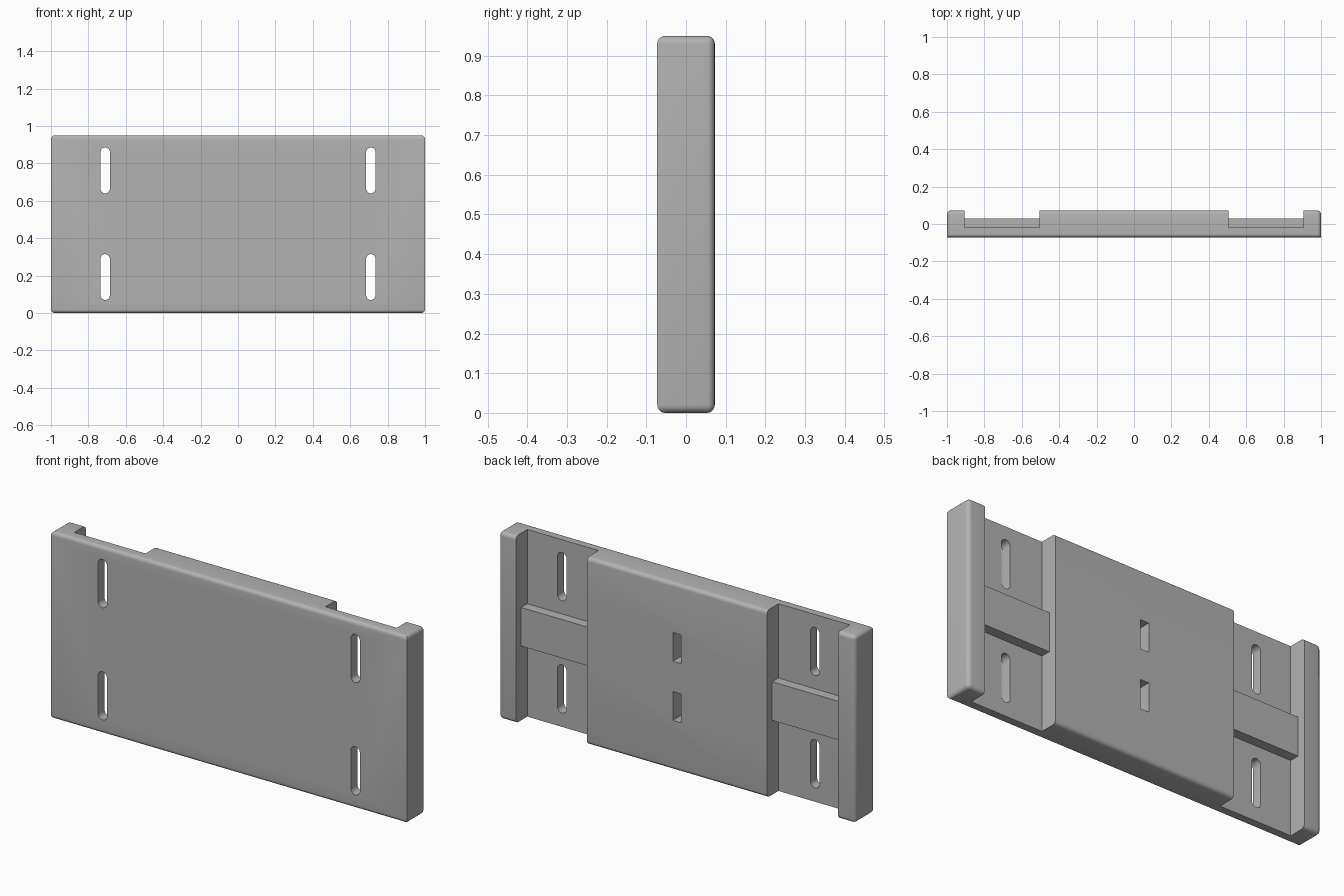
import bpy, bmesh, math
from mathutils import Matrix, Vector

if "Cube" in bpy.data.objects:
    bpy.data.objects.remove(bpy.data.objects["Cube"])

HEIGHT, HALF_DEPTH = 0.95, 0.0725
MID = HEIGHT / 2
FLOOR = -0.02          # pocket floor
FILLET = 0.02

grey = bpy.data.materials.new("plain grey")
grey.use_nodes = True
colour = (0.45, 0.45, 0.45, 1)
grey.diffuse_color = colour
grey.node_tree.nodes["Principled BSDF"].inputs["Base Color"].default_value = colour


def add_box(bm, x, y, z):
    """Box spanning the given (low, high) ranges."""
    size = [b - a for a, b in (x, y, z)]
    centre = Vector([(a + b) / 2 for a, b in (x, y, z)])
    bmesh.ops.create_cube(bm, size=1, matrix=Matrix.Translation(centre) @ Matrix.Diagonal((*size, 1)))


def add_slot(bm, x, low, high, radius):
    """Round-ended prism running through the plate along y."""
    steps = 12
    points = []
    for start, z in ((0, high - radius), (math.pi, low + radius)):
        for i in range(steps + 1):
            a = start + math.pi * i / steps
            points.append((x + radius * math.cos(a), -0.2, z + radius * math.sin(a)))
    face = bm.faces.new([bm.verts.new(p) for p in points])
    new = bmesh.ops.extrude_face_region(bm, geom=[face])["geom"]
    bmesh.ops.translate(bm, vec=(0, 0.4, 0), verts=[v for v in new if isinstance(v, bmesh.types.BMVert)])


def finish(bm, name):
    bmesh.ops.recalc_face_normals(bm, faces=bm.faces)
    mesh = bpy.data.meshes.new(name)
    bm.to_mesh(mesh)
    bm.free()
    mesh.materials.append(grey)
    obj = bpy.data.objects.new(name, mesh)
    bpy.context.collection.objects.link(obj)
    return obj


# Main plate: all outer edges rounded except the front uprights
bm = bmesh.new()
add_box(bm, (-1, 1), (-HALF_DEPTH, HALF_DEPTH), (0, HEIGHT))


def is_front_upright(edge):
    a, b = (v.co for v in edge.verts)
    return abs(a.z - b.z) > 0.5 and a.y < 0


bmesh.ops.bevel(bm, geom=[e for e in bm.edges if not is_front_upright(e)],
                offset=FILLET, segments=5, profile=0.5, affect='EDGES')
plate = finish(bm, "plate")

# Cutter: side pockets, through slots and blind centre sockets
bm = bmesh.new()
for side in (-1, 1):
    add_box(bm, sorted((side * 0.505, side * 0.905)), (FLOOR, 0.2), (-0.1, HEIGHT + 0.1))
for z in (MID - 0.15, MID + 0.15):
    add_box(bm, (-0.023, 0.023), (FLOOR, 0.2), (z - 0.073, z + 0.073))
pockets = finish(bm, "pocket_cutter")

bm = bmesh.new()
for x in (-0.71, 0.71):
    for low, high in ((0.07, 0.315), (0.64, 0.885)):
        add_slot(bm, x, low, high, 0.025)
slots = finish(bm, "slot_cutter")

bpy.ops.object.select_all(action='DESELECT')
bpy.context.view_layer.objects.active = plate
plate.select_set(True)
for cutter in (pockets, slots):
    cut = plate.modifiers.new("cut", 'BOOLEAN')
    cut.operation = 'DIFFERENCE'
    cut.solver = 'EXACT'
    cut.object = cutter
    bpy.ops.object.modifier_apply(modifier=cut.name)
    bpy.data.objects.remove(cutter)
bpy.ops.object.shade_smooth_by_angle(angle=math.radians(35))

# Cross ribs in the pockets, let slightly into the walls
for side, name in ((1, "left_rib"), (-1, "right_rib")):
    bm = bmesh.new()
    add_box(bm, sorted((side * 0.5, side * 0.91)), (FLOOR - 0.01, 0.03), (MID - 0.098, MID + 0.098))
    finish(bm, name)
